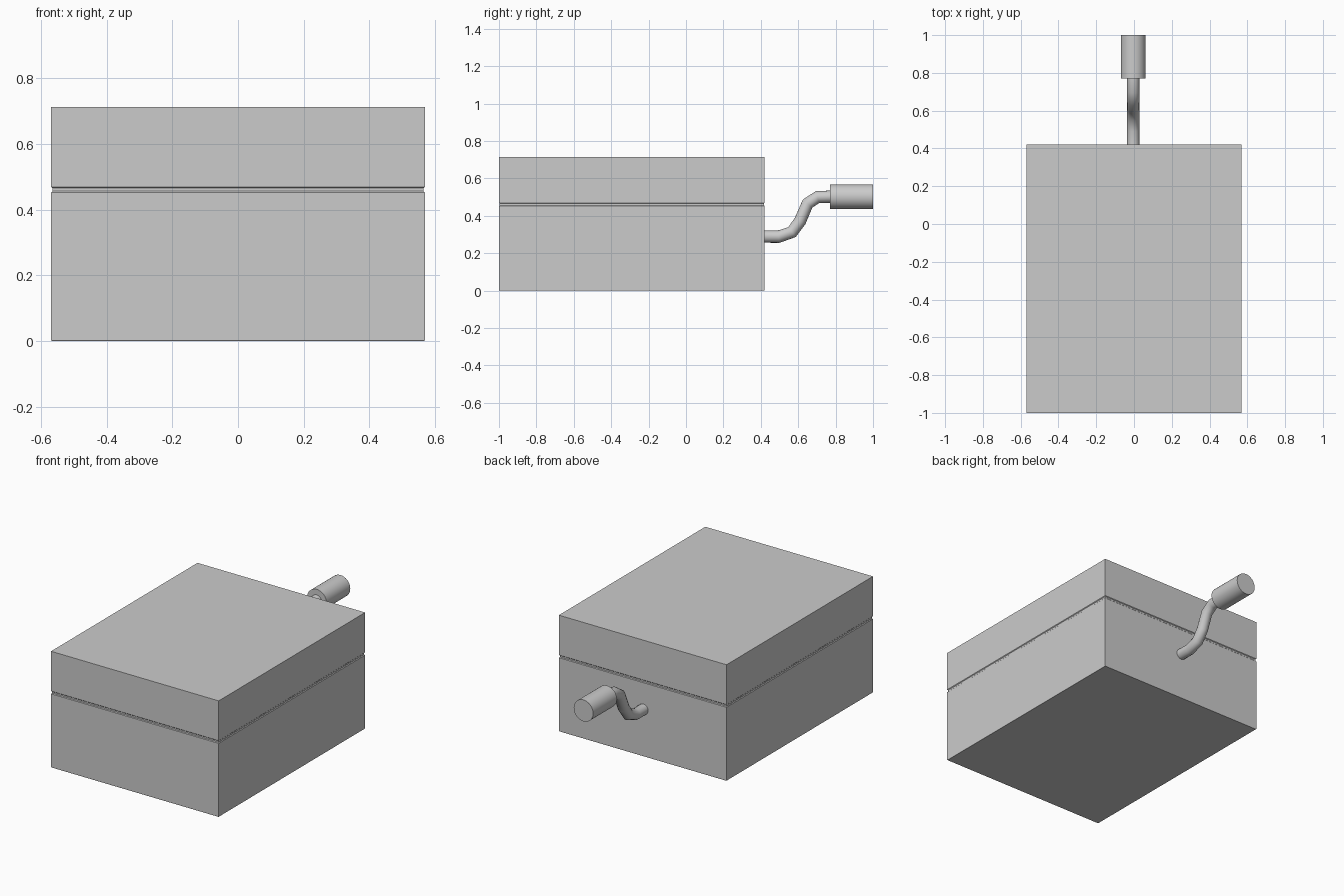
import bpy, bmesh, math

if "Cube" in bpy.data.objects:
    bpy.data.objects.remove(bpy.data.objects["Cube"])

X, Y0, Y1 = 0.569, -1.0, 0.42


def stacked_box(name, levels, cap_bottom=True):
    """Box skinned through rectangles given as (height, inset)."""
    bm = bmesh.new()
    rings = []
    for z, d in levels:
        corners = [(-X + d, Y0 + d), (X - d, Y0 + d), (X - d, Y1 - d), (-X + d, Y1 - d)]
        rings.append([bm.verts.new((x, y, z)) for x, y in corners])
    for a, b in zip(rings, rings[1:]):
        for i in range(4):
            j = (i + 1) % 4
            bm.faces.new((a[i], a[j], b[j], b[i]))
    if cap_bottom:
        bm.faces.new(rings[0][::-1])
    bm.faces.new(rings[-1])
    me = bpy.data.meshes.new(name)
    bm.to_mesh(me)
    bm.free()
    ob = bpy.data.objects.new(name, me)
    bpy.context.collection.objects.link(ob)
    return ob


def smooth(ob, angle=40):
    bpy.ops.object.select_all(action='DESELECT')
    ob.select_set(True)
    bpy.context.view_layer.objects.active = ob
    bpy.ops.object.shade_smooth_by_angle(angle=math.radians(angle))


# Box base and lid, with a shallow chamfered seam between them
stacked_box("box_base", [(0, 0.002), (0.003, 0), (0.452, 0), (0.456, 0.004), (0.461, 0.004)])
stacked_box("box_lid", [(0.461, 0.004), (0.465, 0.004), (0.469, 0), (0.713, 0)], False)

# Crank rod: round bar following an S bend in the y-z plane
CX = -0.004
path = [(0.415, 0.289), (0.495, 0.288), (0.567, 0.313), (0.61, 0.372),
        (0.65, 0.465), (0.703, 0.5), (0.78, 0.502)]
cu = bpy.data.curves.new("crank_rod", 'CURVE')
cu.dimensions = '3D'
cu.bevel_depth = 0.033
cu.bevel_resolution = 6
cu.use_fill_caps = True
sp = cu.splines.new('POLY')
sp.points.add(len(path) - 1)
for p, (y, z) in zip(sp.points, path):
    p.co = (CX, y, z, 1)
rod = bpy.data.objects.new("crank_rod", cu)
bpy.context.collection.objects.link(rod)
bpy.context.view_layer.objects.active = rod
rod.select_set(True)
bpy.ops.object.convert(target='MESH')
smooth(bpy.context.object, 50)

# Crank grip: cylinder on the end of the rod
bpy.ops.mesh.primitive_cylinder_add(vertices=32, radius=0.066, depth=0.23,
                                    location=(CX, 0.885, 0.502),
                                    rotation=(math.pi / 2, 0, 0))
bpy.context.object.name = "crank_grip"
smooth(bpy.context.object)
